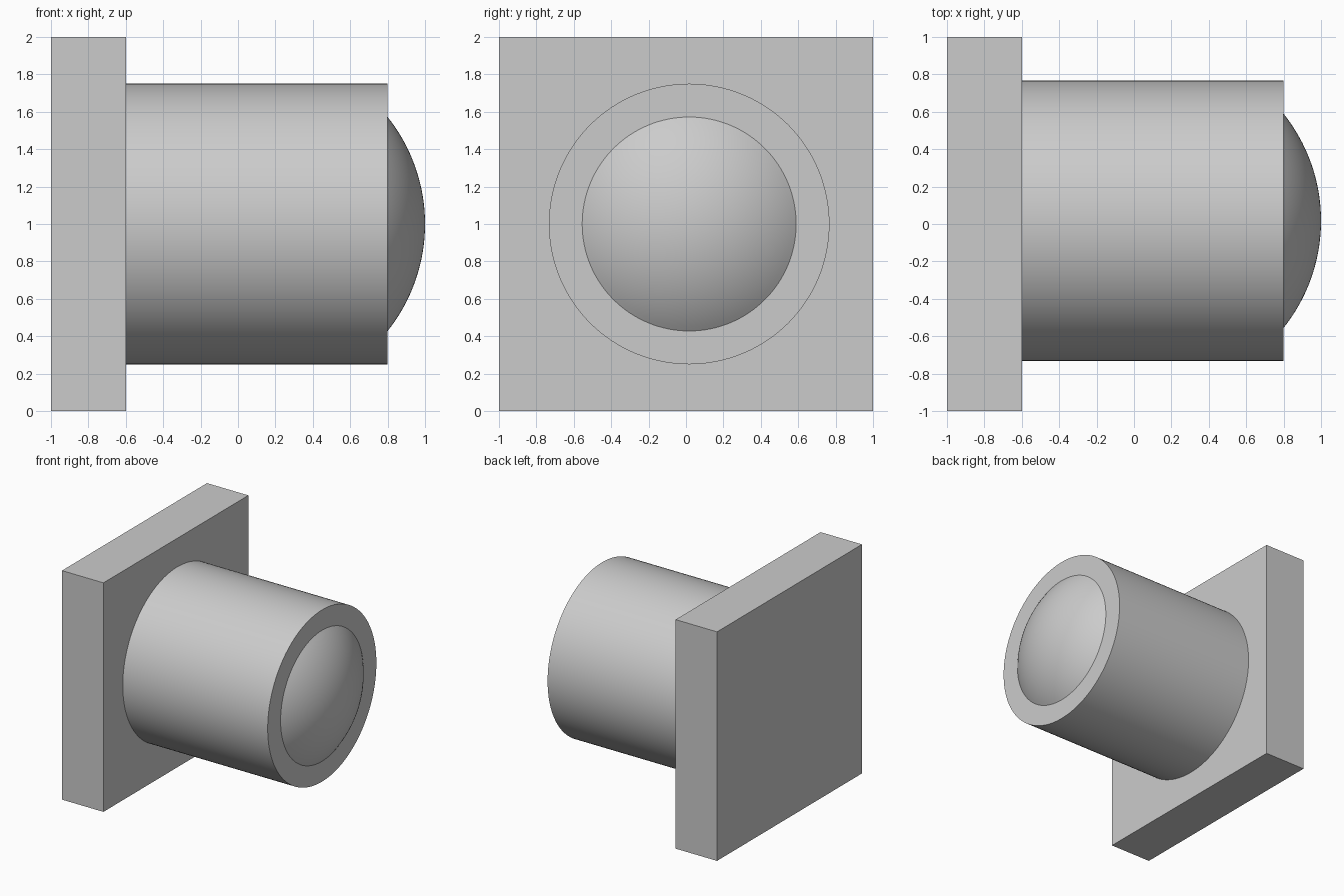
import bpy
import bmesh
from math import pi, sin, cos, asin, radians
from mathutils import Matrix, Vector

cube = bpy.data.objects.get("Cube")
if cube:
    bpy.data.objects.remove(cube, do_unlink=True)

AXIS_Y, AXIS_Z = 0.017, 1.0      # shared axis of barrel and lens
PLATE_FRONT, BARREL_END, TIP = -0.6, 0.8, 1.0
BARREL_R, LENS_R = 0.75, 0.572
SEGMENTS = 128

grey = bpy.data.materials.new("plain grey")
grey.use_nodes = True
colour = (0.6, 0.6, 0.6, 1.0)
grey.diffuse_color = colour
grey.node_tree.nodes["Principled BSDF"].inputs["Base Color"].default_value = colour


def finish(bm, name, smooth=False):
    """Turn a bmesh into a named, coloured object."""
    bmesh.ops.recalc_face_normals(bm, faces=bm.faces[:])
    mesh = bpy.data.meshes.new(name)
    bm.to_mesh(mesh)
    bm.free()
    mesh.materials.append(grey)
    obj = bpy.data.objects.new(name, mesh)
    bpy.context.collection.objects.link(obj)
    if smooth:
        bpy.ops.object.select_all(action="DESELECT")
        obj.select_set(True)
        bpy.context.view_layer.objects.active = obj
        bpy.ops.object.shade_smooth_by_angle(angle=radians(30))
    return obj


def lathe(name, profile):
    """Revolve (x, radius) points about the shared axis."""
    bm = bmesh.new()
    verts = [bm.verts.new((x, AXIS_Y + r, AXIS_Z)) for x, r in profile]
    edges = [bm.edges.new(pair) for pair in zip(verts, verts[1:])]
    bmesh.ops.spin(bm, geom=verts + edges, cent=(0, AXIS_Y, AXIS_Z),
                   axis=(1, 0, 0), angle=2 * pi, steps=SEGMENTS)
    bmesh.ops.remove_doubles(bm, verts=bm.verts[:], dist=0.0001)
    return finish(bm, name, smooth=True)


# Square mounting plate
bm = bmesh.new()
thickness = PLATE_FRONT + 1
bmesh.ops.create_cube(bm, size=1, matrix=Matrix.Translation(
    Vector((-1 + thickness / 2, 0, 1))) @ Matrix.Diagonal((thickness, 2, 2, 1)))
finish(bm, "mounting_plate")

# Round barrel standing on the plate
lathe("barrel", [(PLATE_FRONT, 0), (PLATE_FRONT, BARREL_R),
                 (BARREL_END, BARREL_R), (BARREL_END, 0)])

# Shallow spherical lens on the barrel end
height = TIP - BARREL_END
ball = (LENS_R ** 2 + height ** 2) / (2 * height)
half_angle = asin(LENS_R / ball)
steps = 20
arc = [(TIP - ball + ball * cos(half_angle * i / steps),
        ball * sin(half_angle * i / steps)) for i in range(steps + 1)]
lathe("lens_dome", arc + [(BARREL_END, 0)])
